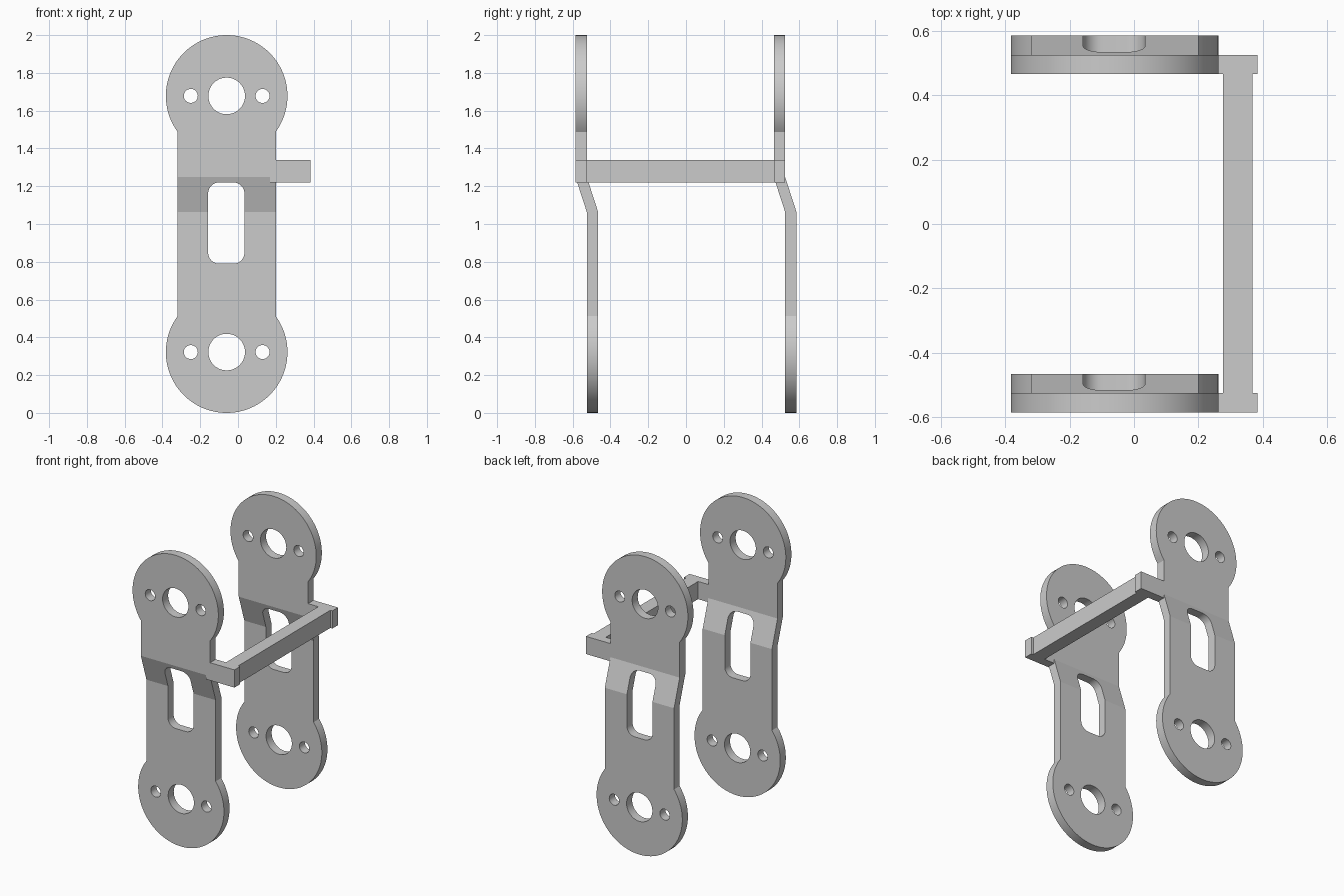
import bpy, bmesh
from math import pi, sin, cos, acos, radians

if "Cube" in bpy.data.objects:
    bpy.data.objects.remove(bpy.data.objects["Cube"], do_unlink=True)

CX = -0.06                 # plate centre line
R, HALF = 0.322, 0.26      # end disc radius, strap half width
Z_LOW, Z_HIGH = 0.322, 1.678
THICK = 0.06
FRONT_Y, BACK_Y = -0.585, 0.465

grey = bpy.data.materials.new("plain grey")
grey.use_nodes = True
grey.diffuse_color = (0.6, 0.6, 0.6, 1)
grey.node_tree.nodes["Principled BSDF"].inputs["Base Color"].default_value = (0.6, 0.6, 0.6, 1)


def arc(x, z, r, a0, a1, n):
    return [(x + r * cos(a0 + (a1 - a0) * i / n), z + r * sin(a0 + (a1 - a0) * i / n))
            for i in range(n + 1)]


def prisms(name, outlines, to_3d, depth):
    """Extrude closed outlines along a direction into one mesh object."""
    bm = bmesh.new()
    for pts in outlines:
        face = bm.faces.new([bm.verts.new(to_3d(*p)) for p in pts])
        new = bmesh.ops.extrude_face_region(bm, geom=[face])["geom"]
        bmesh.ops.translate(bm, vec=depth, verts=[g for g in new if isinstance(g, bmesh.types.BMVert)])
    bmesh.ops.recalc_face_normals(bm, faces=bm.faces)
    mesh = bpy.data.meshes.new(name)
    bm.to_mesh(mesh)
    bm.free()
    mesh.materials.append(grey)
    obj = bpy.data.objects.new(name, mesh)
    bpy.context.collection.objects.link(obj)
    return obj


def box(name, x, y, z):
    rect = [(x[0], z[0]), (x[1], z[0]), (x[1], z[1]), (x[0], z[1])]
    return prisms(name, [rect], lambda a, b: (a, y[0], b), (0, y[1] - y[0], 0))


def wall(a, b):
    return (a, -1, b)


# Bent sheet: stepped side profile swept across x
path = [(0.06, -0.1), (0.06, 1.063), (0, 1.248), (0, 2.1)]
profile = path + [(y + THICK, z) for y, z in reversed(path)]
plate = prisms("front_plate", [profile], lambda y, z: (-0.6, FRONT_Y + y, z), (1.2, 0, 0))

# Dumbbell outline with two round ends
a = acos(HALF / R)
outline = arc(CX, Z_HIGH, R, -a, pi + a, 64) + arc(CX, Z_LOW, R, pi - a, 2 * pi + a, 64)
outline_cutter = prisms("outline_cutter", [outline], wall, (0, 2, 0))

# Centre holes, screw holes and the rounded slot
holes = []
for z in (Z_LOW, Z_HIGH):
    for dx, r in ((0, 0.097), (-0.19, 0.037), (0.19, 0.037)):
        holes.append(arc(CX + dx, z, r, 0, 2 * pi, 40)[:-1])
slot, corner = [], 0.058
for i, (sx, sz) in enumerate([(1, 1), (-1, 1), (-1, -1), (1, -1)]):
    slot += arc(CX - 0.002 + sx * (0.096 - corner), 1.005 + sz * (0.215 - corner),
                corner, i * pi / 2, (i + 1) * pi / 2, 10)
hole_cutter = prisms("hole_cutter", holes + [slot], wall, (0, 2, 0))

for cutter, op in ((outline_cutter, 'INTERSECT'), (hole_cutter, 'DIFFERENCE')):
    cutter.hide_render = True
    mod = plate.modifiers.new(op.title(), 'BOOLEAN')
    mod.operation, mod.object, mod.solver = op, cutter, 'EXACT'
bpy.context.view_layer.update()
plate.data = bpy.data.meshes.new_from_object(
    plate.evaluated_get(bpy.context.evaluated_depsgraph_get()))
plate.modifiers.clear()
for cutter in (outline_cutter, hole_cutter):
    bpy.data.objects.remove(cutter, do_unlink=True)

# Smooth round edges, crisp bends
for o in bpy.context.selected_objects:
    o.select_set(False)
plate.select_set(True)
bpy.context.view_layer.objects.active = plate
bpy.ops.object.shade_smooth_by_angle(angle=radians(15))

back = plate.copy()
back.name = "back_plate"
back.location.y = BACK_Y - FRONT_Y
bpy.context.collection.objects.link(back)

# Side arms and the cross bar joining the plates
for name, y in (("front_arm", FRONT_Y), ("back_arm", BACK_Y)):
    box(name, (0.17, 0.383), (y, y + THICK), (1.22, 1.34))
box("cross_bar", (0.277, 0.368), (FRONT_Y + THICK, BACK_Y), (1.22, 1.34))
